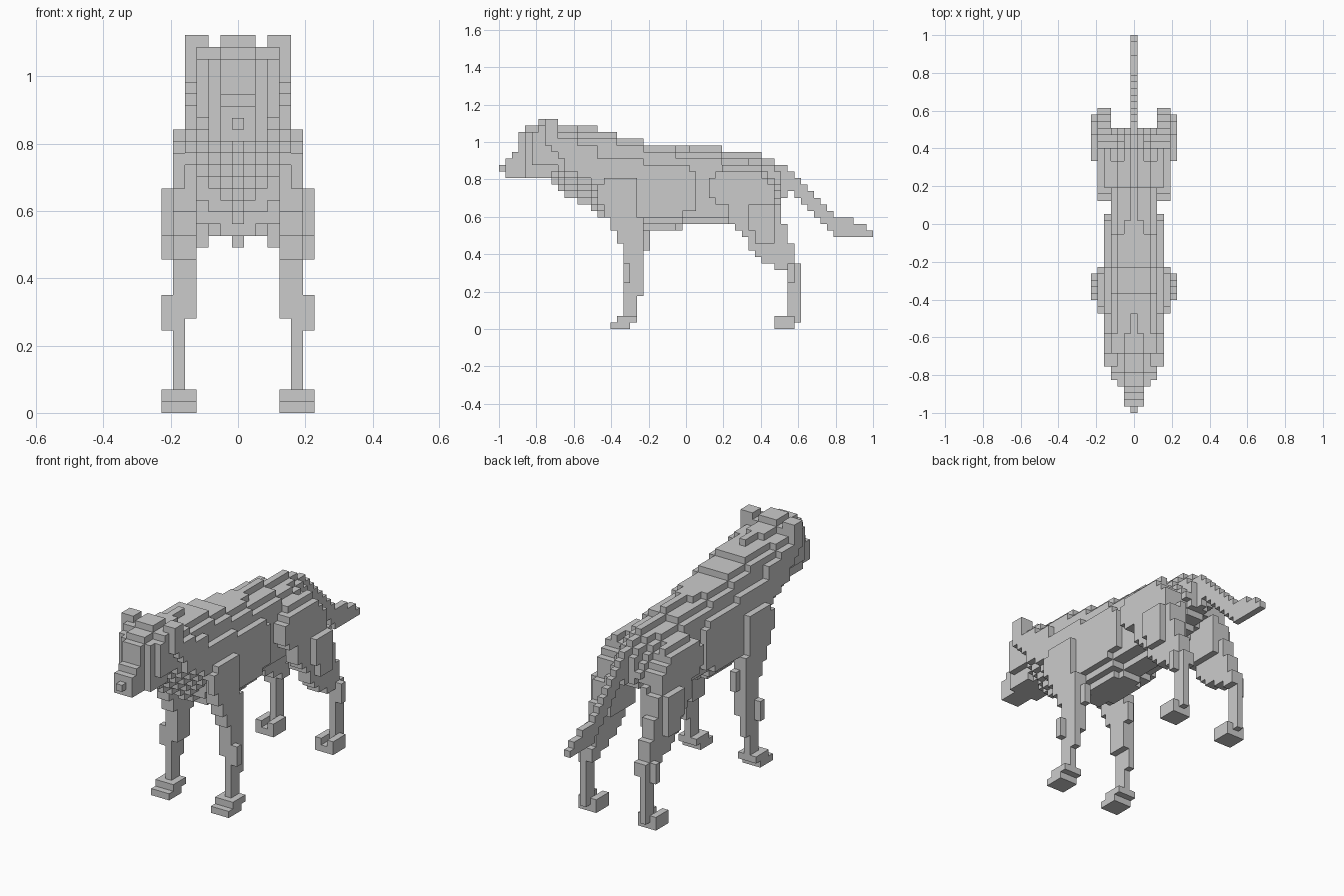
import bpy
import bmesh
from mathutils import Vector

cube = bpy.data.objects.get("Cube")
if cube:
    bpy.data.objects.remove(cube, do_unlink=True)

LENGTH = 57            # blocks from nose to tail tip
V = 2 / LENGTH         # block size

grey = bpy.data.materials.new("plain grey")
grey.use_nodes = True
grey.diffuse_color = (0.6, 0.6, 0.6, 1)
grey.node_tree.nodes["Principled BSDF"].inputs["Base Color"].default_value = grey.diffuse_color


def step(table, n):
    """Value of the last table entry that starts at or before n."""
    return table[max(s for s in table if s <= n)]


def box(xs, ys, zs):
    """Blocks in inclusive ranges, mirrored to both sides."""
    return {(s * x, y, z) for s in (-1, 1)
            for x in range(xs[0], xs[1] + 1)
            for y in range(ys[0], ys[1] + 1)
            for z in range(zs[0], zs[1] + 1)}


# Trunk: stepped spine and underside lines, rounded off away from the middle
SPINE = {0: 25, 1: 26, 2: 27, 3: 30, 4: 31, 6: 32, 9: 31, 15: 30,
         18: 29, 22: 28, 34: 27, 40: 26, 42: 25}
UNDER = {0: 24, 1: 23, 8: 22, 9: 21, 10: 20, 12: 19, 14: 18, 15: 17,
         17: 16, 19: 15, 28: 16, 36: 17, 38: 18, 40: 19, 42: 20}
DROP = {0: (0, 0, 1, 1, 1), 9: (0, 0, 1, 1, 2), 12: (0, 1, 1, 2, 3),
        15: (0, 0, 0, 1, 4), 18: (0, 0, 0, 1, 3), 27: (0, 0, 1, 2, 3),
        29: (0, 1, 1, 2, 4), 34: (0, 1, 1, 2), 38: (0, 1, 2, 3),
        41: (0, 1, 3, 4)}
RISE = {0: (0, 0, 0, 2, 5), 8: (0, 1, 2, 3, 5), 10: (0, 1, 2, 3, 4),
        17: (0, 1, 1, 2, 3), 19: (0, 0, 1, 1, 2), 21: (0, 0, 0, 1, 2),
        27: (0, 0, 1, 1, 2)}
FIRST = (0, 1, 4, 5, 7)
LAST = (43, 42, 42, 42, 29)


def trunk(start, end):
    cells = set()
    for x in range(5):
        for y in range(max(start, FIRST[x]), min(end, LAST[x]) + 1):
            low = step(UNDER, y) + step(RISE, y)[x]
            high = step(SPINE, y) - step(DROP, y)[x]
            cells |= box((x, x), (y, y), (low, high - 1))
    return cells


head = trunk(0, 14)
body = trunk(15, 43)
ears = box((3, 4), (7, 8), (30, 31))

# Tail: one block wide, sloping down then level
TAIL_TOP = {43: 25, 44: 24, 45: 23, 46: 22, 47: 21, 48: 20, 49: 19,
            50: 18, 51: 17, 54: 16, 56: 15}
tail = set()
for y in range(43, LENGTH):
    tail |= box((0, 0), (y, y), (max(14, 65 - y), step(TAIL_TOP, y) - 1))

# Legs: front and back edge at each height
FRONT = {0: (17, 19), 1: (18, 20), 2: (19, 20), 5: (19, 21),
         13: (18, 21), 15: (17, 21), 17: (16, 20)}
HIND = {0: (42, 44), 1: (44, 44), 2: (44, 45), 9: (42, 45), 10: (40, 44),
        11: (39, 44), 12: (38, 44), 13: (38, 43), 14: (37, 43),
        15: (36, 43), 16: (35, 42), 19: (33, 41), 20: (32, 41),
        22: (32, 40), 23: (33, 39)}


def leg(rows, top):
    cells = set()
    for z in range(top):
        inner, outer = (4, 6) if z < 2 else (5, 5) if z < 8 else (4, 5)
        cells |= box((inner, outer), step(rows, z), (z, z))
    return cells


front_legs = (leg(FRONT, 23)
              | box((4, 4), (22, 22), (12, 14))     # back of upper leg
              | box((5, 5), (15, 15), (19, 21))     # shoulder point
              | box((6, 6), (19, 19), (7, 9)))      # elbow
hind_legs = (leg(HIND, 24)
             | box((4, 4), (34, 39), (24, 24))      # hip
             | box((3, 3), (37, 42), (14, 19))      # inner thigh
             | box((6, 6), (39, 41), (13, 18))      # outer thigh
             | box((6, 6), (38, 38), (15, 18))
             | box((4, 4), (42, 43), (1, 1))        # inner toe
             | box((6, 6), (42, 43), (1, 1))        # outer toe
             | box((5, 5), (45, 45), (1, 1))        # heel
             | box((6, 6), (44, 44), (7, 9)))       # hock

parts = {"body": body, "head": head, "ears": ears, "tail": tail,
         "front_legs": front_legs, "hind_legs": hind_legs}

# Each block belongs to one part, and only outer sides are drawn
filled = set()
for name in parts:
    parts[name] = parts[name] - filled
    filled |= parts[name]


def build(name, cells):
    bm = bmesh.new()
    corners = {}

    def corner(p):
        key = tuple(round(2 * c) for c in p)
        if key not in corners:
            x, y, z = p
            corners[key] = bm.verts.new((x * V, (y + 0.5) * V - 1, (z + 0.5) * V))
        return corners[key]

    for cell in cells:
        for axis in range(3):
            for sign in (-1, 1):
                n = Vector((0, 0, 0))
                n[axis] = sign
                if tuple(int(c + d) for c, d in zip(cell, n)) in filled:
                    continue
                u = Vector((0, 0, 0))
                u[(axis + 1) % 3] = 1
                w = n.cross(u)
                mid = Vector(cell) + n / 2
                quad = [mid + (a * u + b * w) / 2
                        for a, b in ((-1, -1), (1, -1), (1, 1), (-1, 1))]
                bm.faces.new([corner(p) for p in quad])
    mesh = bpy.data.meshes.new(name)
    bm.to_mesh(mesh)
    bm.free()
    mesh.materials.append(grey)
    bpy.context.collection.objects.link(bpy.data.objects.new(name, mesh))


for name, cells in parts.items():
    build(name, cells)
